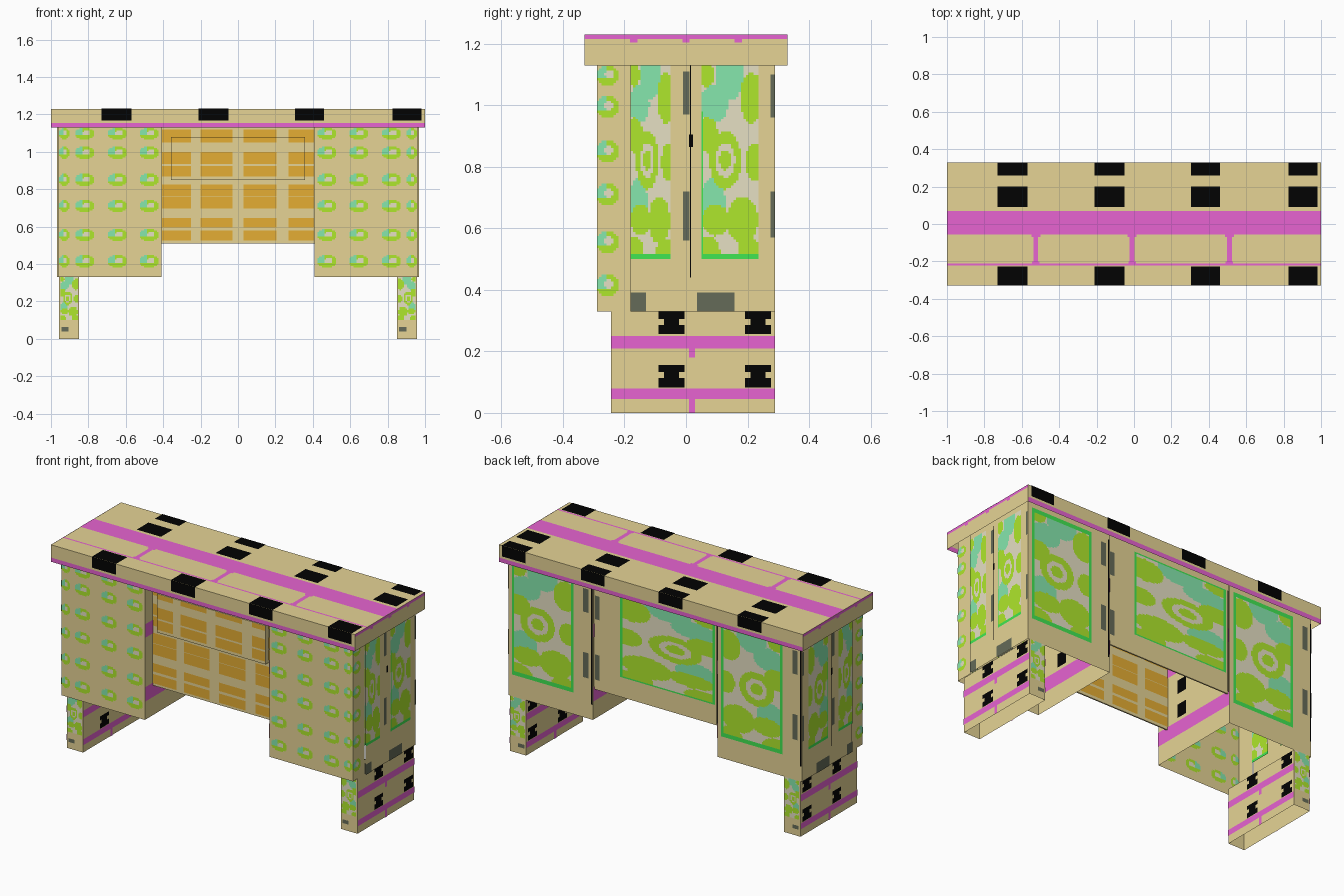
import bpy, bmesh, math

if "Cube" in bpy.data.objects:
    bpy.data.objects.remove(bpy.data.objects["Cube"])

# ---- flat colours (sRGB hex -> linear) ----
COLOURS = {"tan": "E6D495", "magenta": "E864D2", "black": "020202", "lime": "B0E92C",
           "aqua": "87E8AE", "beige": "E6E0C4", "orange": "E5AE33", "grey": "656B58",
           "green": "40E652"}


def linear(h):
    c = [int(h[i:i + 2], 16) / 255 for i in (0, 2, 4)]
    return [x / 12.92 if x <= 0.04045 else ((x + 0.055) / 1.055) ** 2.4 for x in c] + [1]


MATS = {}
for key, code in COLOURS.items():
    MATS[key] = bpy.data.materials.new(key)
    MATS[key].diffuse_color = linear(code)


def finish(name, bm):
    me = bpy.data.meshes.new(name)
    bm.to_mesh(me)
    bm.free()
    ob = bpy.data.objects.new(name, me)
    bpy.context.collection.objects.link(ob)
    return ob


def box(name, x, y, z, open_sides=()):
    """Box from ranges; open_sides lists faces left out, such as '-z'."""
    bm = bmesh.new()
    bmesh.ops.create_cube(bm, size=1)
    for v in bm.verts:
        v.co = [(a + b) / 2 + c * (b - a) for (a, b), c in zip((x, y, z), v.co)]
    bm.normal_update()
    gone = [f for f in bm.faces for s in open_sides
            if f.normal["xyz".index(s[1])] * (1 if s[0] == "+" else -1) > 0.5]
    bmesh.ops.delete(bm, geom=gone, context='FACES')
    finish(name, bm).data.materials.append(MATS["tan"])


def paint(name, axis, sign, pos, quads):
    """Painted sheet facing sign*axis at pos, from (u0, u1, v0, v1, colour)."""
    bm = bmesh.new()
    used = []
    natural = {"x": 1, "y": -1, "z": 1}[axis]
    for u0, u1, v0, v1, col in quads:
        pts = [(u0, v0), (u1, v0), (u1, v1), (u0, v1)]
        if sign != natural:
            pts.reverse()
        place = {"x": lambda u, v: (pos, u, v), "y": lambda u, v: (u, pos, v),
                 "z": lambda u, v: (u, v, pos)}[axis]
        f = bm.faces.new([bm.verts.new(place(*p)) for p in pts])
        if col not in used:
            used.append(col)
        f.material_index = used.index(col)
    ob = finish(name, bm)
    for col in used:
        ob.data.materials.append(MATS[col])


def cells(u0, u1, v0, v1, rule, step=0.008):
    """Small cells coloured by a rule of the 0..1 position in the range."""
    n, m = max(1, round((u1 - u0) / step)), max(1, round((v1 - v0) / step))
    out = []
    for i in range(n):
        for j in range(m):
            col = rule((i + .5) / n, (j + .5) / m)
            if col:
                out.append((u0 + (u1 - u0) * i / n, u0 + (u1 - u0) * (i + 1) / n,
                            v0 + (v1 - v0) * j / m, v0 + (v1 - v0) * (j + 1) / m, col))
    return out


# Blotches of the leafy panels: centre, radii, colour; later ones win
BLOTS = [(.5, .95, .25, .13, "aqua"), (.22, .8, .25, .1, "aqua"), (.2, .3, .22, .12, "aqua"),
         (.1, .64, .2, .09, "lime"), (.88, .83, .2, .13, "lime"), (.93, .5, .16, .1, "lime"),
         (.25, .2, .25, .08, "lime"), (.72, .2, .27, .12, "lime"), (.08, .04, .25, .08, "lime"),
         (.85, .04, .2, .07, "lime"), (.08, .95, .15, .06, "lime"),
         (.42, .51, .28, .15, "lime"), (.42, .51, .17, .09, "beige"), (.42, .51, .1, .05, "lime")]


def leafy(flip=False, frame=0.0, floor=0.0):
    def rule(u, v):
        if min(u, 1 - u, v, 1 - v) < frame or v < floor:
            return "green"
        if flip:
            u = 1 - u
        col = "beige"
        for cu, cv, ru, rv, c in BLOTS:
            if math.hypot((u - cu) / ru, (v - cv) / rv) < 1:
                col = c
        return col
    return rule


def bud(u, v):
    """Small blotch of the drawer fronts: pale core, lime body, aqua flank."""
    if math.hypot((u - .5) / .5, (v - .5) / .5) > 1:
        return None
    if math.hypot((u - .58) / .2, (v - .55) / .22) < 1:
        return "beige"
    return "aqua" if u < .4 and v > .35 else "lime"


ROWS = (1.1, .995, .85, .71, .555, .415)

# ---- table top, open below like a lid ----
box("table_top", (-1, 1), (-.33, .33), (1.13, 1.23), ("-z",))
BLACK_X = ((-.73, -.57), (-.21, -.05), (.305, .46), (.825, .98))
top = [(-1, 1, -.055, .07, "magenta"), (-1, 1, -.223, -.212, "magenta")]
for x in (-.525, -.01, .51):
    top += [(x - .013, x + .013, -.212, -.055, "magenta"), (x - .024, x + .024, -.07, -.055, "magenta"),
            (x - .02, x + .02, -.212, -.2, "magenta")]
top += [(a, b, c, d, "black") for a, b in BLACK_X for c, d in ((.26, .33), (.09, .2), (-.33, -.227))]
paint("top_markings", "z", 1, 1.232, top)
for s, name in ((-1, "front"), (1, "back")):
    paint("top_%s_markings" % name, "y", s, s * .332, [(-1, 1, 1.13, 1.155, "magenta")]
          + [(a, b, 1.167, 1.232, "black") for a, b in BLACK_X])
    paint("top_%s_inner_trim" % name, "y", -s, s * .328, [(-.998, .998, 1.13, 1.155, "magenta")])
for s, name in ((-1, "left"), (1, "right")):
    paint("top_%s_markings" % name, "x", s, s * 1.001, [(-.33, .33, 1.215, 1.23, "magenta")]
          + [(y - .012, y + .012, 1.204, 1.215, "magenta") for y in (-.17, 0, .17)])

# ---- pedestals and legs, one pair per side ----
for s, side in ((-1, "left"), (1, "right")):
    def span(a, b):
        return tuple(sorted((s * a, s * b)))

    # hollow cabinet, open below, reaching up into the lid
    box(side + "_drawer_block", span(.41, .96), (-.29, -.18), (.33, 1.2), ("-z", "+z", "+y"))
    box(side + "_cabinet", span(.41, .967), (-.18, .29), (.33, 1.2), ("-z", "+z", "-y"))

    # drawer front blotches
    buds = []
    for x in (.93, .82, .645, .475):
        for z in ROWS:
            w = .028 if x > .9 else .05
            buds += cells(s * x - w, s * x + w, z - .033, min(z + .033, 1.128), bud)
    paint(side + "_drawer_front_pattern", "y", -1, -.292, buds)
    paint(side + "_drawer_inside_pattern", "y", 1, -.287, buds)
    edge = []
    for z in ROWS:
        edge += cells(-.29, -.22, z - .035, min(z + .035, 1.128), bud)
    paint(side + "_drawer_side_pattern", "x", s, s * .962, edge)

    # side panels, outside and inside
    side_marks = cells(-.18, -.05, .5, 1.13, leafy(floor=.025))
    side_marks += cells(.05, .235, .5, 1.13, leafy(floor=.03))
    side_marks += [(-.01, .012, .97, 1.11, "grey"), (-.01, .012, .56, .72, "grey"),
                   (.275, .29, .96, 1.1, "grey"), (.275, .29, .57, .72, "grey"),
                   (-.18, -.13, .33, .392, "grey"), (.035, .158, .33, .392, "grey")]
    paint(side + "_side_pattern", "x", s, s * .97, side_marks)
    paint(side + "_side_inside_pattern", "x", -s, s * .958, side_marks)
    paint(side + "_side_seam", "x", s, s * .971, [(.013, .017, .44, 1.13, "black"),
                                                  (.009, .022, .865, .905, "black"),
                                                  (.05, .056, .5, .98, "green")])

    # back panel, the same layout repeated rather than mirrored
    x0 = .967 if s > 0 else -.41
    back = cells(x0 - .43, x0 - .025, .46, 1.13, leafy(s > 0, frame=.03))
    back += [(x0 - .53, x0 - .495, .96, 1.1, "grey"), (x0 - .53, x0 - .495, .57, .72, "grey"),
             (x0 - .555, x0 - .545, .42, 1.13, "black")]
    paint(side + "_back_pattern", "y", 1, .293, back)

    # kneehole wall, painted on both faces
    wall = [(-.29, .29, .44, .525, "magenta"), (-.29, .29, .82, .9, "magenta")]
    wall += [(-.13, -.06, z, z + .08, "black") for z in (.545, .69, .91)]
    paint(side + "_kneehole_wall_markings", "x", -s, s * .407, wall)
    paint(side + "_inner_wall_markings", "x", s, s * .413, wall)

    # leg, open below
    box(side + "_leg", span(.85, .957), (-.243, .29), (0, .33), ("-z",))
    leg = [(-.243, .29, .21, .25, "magenta"), (-.243, .29, .045, .08, "magenta"),
           (.01, .03, .18, .21, "magenta"), (.01, .03, 0, .045, "magenta")]
    for y in (-.047, .234):
        for z in (.256, .083):
            leg += [(y - .042, y + .042, z, z + .03, "black"),
                    (y - .025, y + .025, z + .03, z + .05, "black"),
                    (y - .042, y + .042, z + .05, z + .073, "black")]
    paint(side + "_leg_outer_markings", "x", s, s * .96, leg)
    paint(side + "_leg_inner_markings", "x", -s, s * .847, leg)
    a, b = span(.855, .95)
    for d, y, name in ((-1, -.246, "front"), (1, .293, "back")):
        paint("%s_leg_%s_pattern" % (side, name), "y", d, y,
              cells(a, b, .1, .33, leafy(s > 0)) + [(a + .005, a + .045, .04, .062, "grey")])

# ---- centre front panel and drawer ----
box("centre_front_panel", (-.41, .41), (-.22, -.212), (.51, 1.2))
box("centre_drawer", (-.357, .357), (-.25, -.22), (.85, 1.08))
COLS = ((-.405, -.25), (-.2, -.03), (.03, .205), (.27, .405))
BARS = ((1.05, 1.12), (.935, 1.0), (.868, .925), (.765, .825), (.697, .762), (.595, .645), (.525, .58))
tiles = [(a, b, c, d, "orange") for a, b in COLS for c, d in BARS]
paint("centre_panel_tiles", "y", -1, -.223, tiles)
paint("centre_panel_back_tiles", "y", 1, -.209, tiles)
clipped = [(max(a, -.355), min(b, .355), c, min(d, 1.078), m) for a, b, c, d, m in tiles if c > .86]
paint("centre_drawer_tiles", "y", -1, -.253, clipped)

# ---- centre back panel, nearly flush with the cabinets ----
box("centre_back_panel", (-.41, .41), (.272, .28), (.51, 1.2))
centre = cells(-.39, .235, .63, 1.13, leafy(frame=.02))
centre += [(.37, .4, .93, 1.07, "grey"), (.37, .4, .57, .72, "grey"), (-.408, -.4, .52, 1.13, "black")]
paint("centre_back_pattern", "y", 1, .283, centre)

for m in bpy.data.materials:
    if m.users and not m.is_grease_pencil:
        m.use_nodes = True
        m.node_tree.nodes["Principled BSDF"].inputs["Base Color"].default_value = m.diffuse_color
